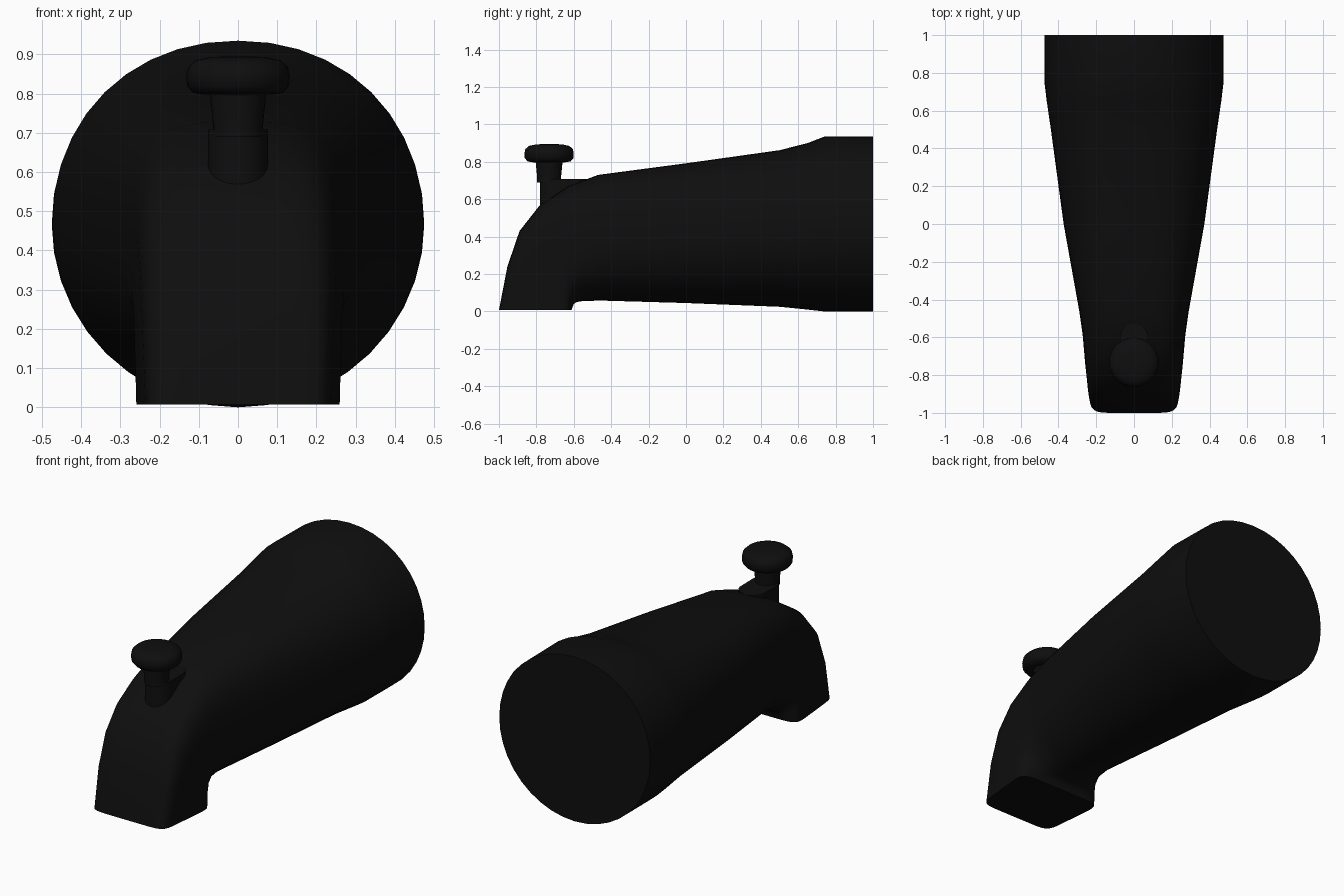
import bpy, bmesh, math

cube = bpy.data.objects.get("Cube")
if cube:
    bpy.data.objects.remove(cube, do_unlink=True)

black = bpy.data.materials.new("matte black")
black.use_nodes = True
colour = (0.0045, 0.0045, 0.0045, 1)
black.diffuse_color = colour
black.node_tree.nodes["Principled BSDF"].inputs["Base Color"].default_value = colour


def loft(name, rings, angle=35):
    """Skin a row of equal closed rings and cap both ends."""
    bm = bmesh.new()
    rows = [[bm.verts.new(p) for p in ring] for ring in rings]
    count = len(rows[0])
    for a, b in zip(rows, rows[1:]):
        for i in range(count):
            j = (i + 1) % count
            bm.faces.new((a[i], a[j], b[j], b[i]))
    bm.faces.new(rows[0])
    bm.faces.new(rows[-1])
    bmesh.ops.recalc_face_normals(bm, faces=bm.faces)
    mesh = bpy.data.meshes.new(name)
    bm.to_mesh(mesh)
    bm.free()
    mesh.materials.append(black)
    obj = bpy.data.objects.new(name, mesh)
    bpy.context.collection.objects.link(obj)
    bpy.ops.object.select_all(action="DESELECT")
    obj.select_set(True)
    bpy.context.view_layer.objects.active = obj
    bpy.ops.object.shade_smooth_by_angle(angle=math.radians(angle))
    return obj


def power(v, n):
    return math.copysign(abs(v) ** (2 / n), v)


def section(top, bottom, w_top, w_bottom, n_top, n_bottom, sides=40):
    """Rounded section across the line from top to bottom, given as (y, z)."""
    ring = []
    for i in range(sides):
        a = math.tau * i / sides
        n = n_top if math.sin(a) >= 0 else n_bottom
        t = (power(math.sin(a), n) + 1) / 2
        w = w_bottom + (w_top - w_bottom) * t
        ring.append((w * power(math.cos(a), n),
                     bottom[0] + (top[0] - bottom[0]) * t,
                     bottom[1] + (top[1] - bottom[1]) * t))
    return ring


# Spout body: round at the wall, turning down into a squared outlet
stations = [
    ((1, .935), (1, 0), .475, .475, 2.05, 2),
    ((.74, .935), (.74, 0), .473, .473, 2.1, 2),
    ((.65, .9), (.65, .01), .462, .462, 2.25, 2),
    ((.5, .862), (.5, .025), .44, .44, 2.4, 2),
    ((0, .792), (0, .045), .37, .375, 2.7, 2.05),
    ((-.47, .73), (-.45, .058), .28, .3, 3.1, 2.1),
    ((-.63, .67), (-.55, .056), .26, .283, 3.6, 2.4),
    ((-.78, .57), (-.585, .05), .25, .277, 4.5, 3.2),
    ((-.89, .43), (-.6, .04), .244, .272, 5.5, 5),
    ((-.955, .24), (-.606, .025), .238, .268, 7, 7),
    ((-1, .007), (-.612, .007), .23, .267, 8, 8),
]
loft("spout_body", [section(*s) for s in stations])


def circle(r, y, z, sides=28):
    return [(r * math.cos(math.tau * i / sides),
             y + r * math.sin(math.tau * i / sides), z) for i in range(sides)]


# Raised boss under the diverter, stretched back into the body
def boss_ring(z):
    return [(x, y + (.1 if y > -.705 else 0), z) for x, y, z in circle(.076, -.705, z)]


loft("diverter_boss", [boss_ring(.52), boss_ring(.708)])

# Diverter stem and pull knob
knob_y = -.732
loft("diverter_stem", [circle(r, knob_y, z) for r, z in
                       [(.064, .69), (.064, .72), (.073, .81)]])
loft("diverter_knob", [circle(r, knob_y, z) for r, z in
                       [(.085, .797), (.115, .802), (.13, .82), (.132, .845),
                        (.127, .868), (.108, .885), (.07, .893), (.03, .895)]], 50)
